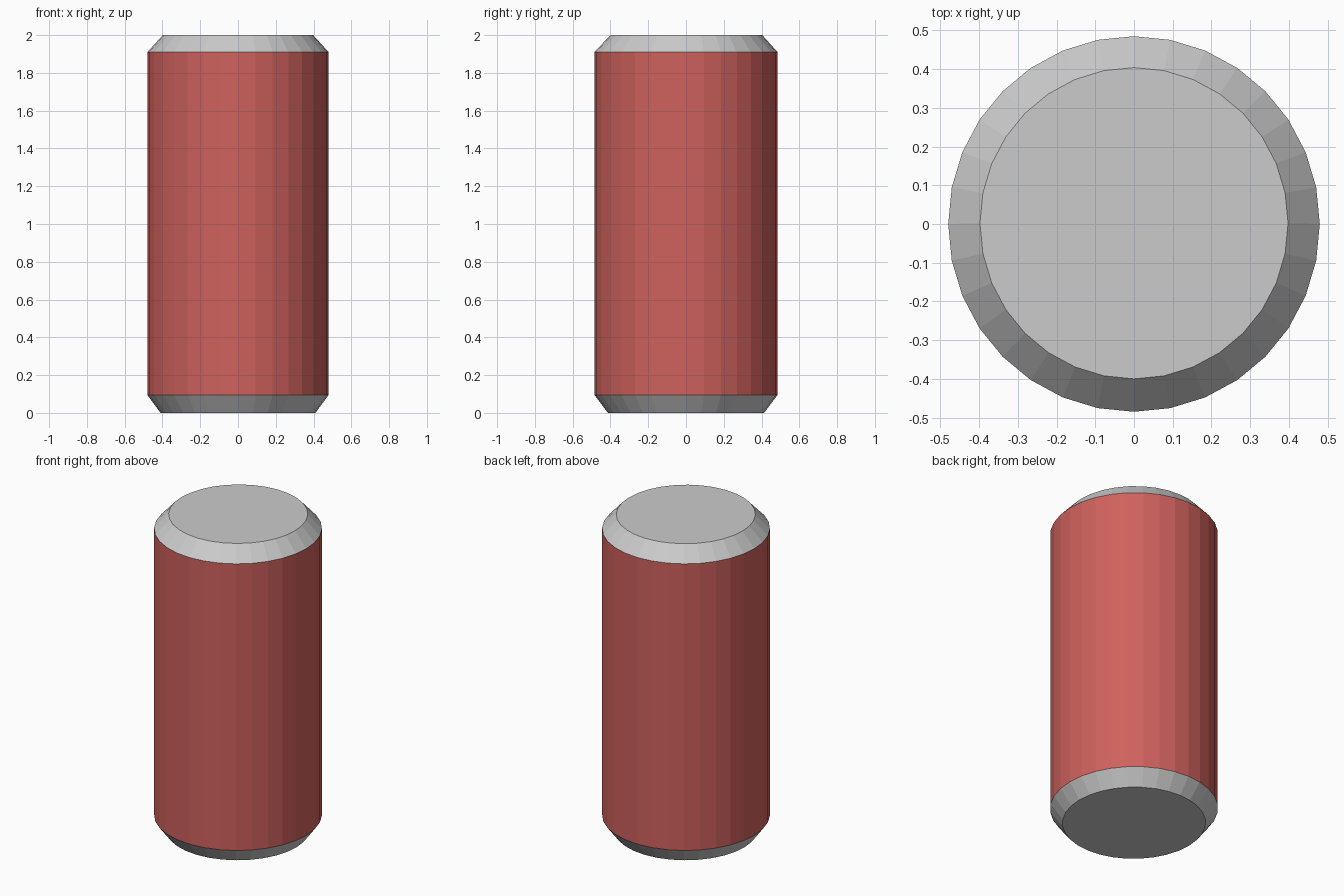
import bpy, bmesh, math

if "Cube" in bpy.data.objects:
    bpy.data.objects.remove(bpy.data.objects["Cube"])

SIDES = 32


def ring(bm, rx, ry, cy, z):
    return [bm.verts.new((rx * math.sin(2 * math.pi * i / SIDES),
                          cy + ry * math.cos(2 * math.pi * i / SIDES), z))
            for i in range(SIDES)]


def make_part(name, lower, upper, cap=None, material=None):
    """Faceted band between two rings, optionally closed at one end."""
    bm = bmesh.new()
    a, b = ring(bm, *lower), ring(bm, *upper)
    for i in range(SIDES):
        j = (i + 1) % SIDES
        bm.faces.new((a[j], a[i], b[i], b[j]))
    if cap == "top":
        bm.faces.new(b[::-1])
    elif cap == "bottom":
        bm.faces.new(a)
    mesh = bpy.data.meshes.new(name)
    bm.to_mesh(mesh)
    bm.free()
    if material:
        mesh.materials.append(material)
    obj = bpy.data.objects.new(name, mesh)
    bpy.context.collection.objects.link(obj)
    return obj


red = bpy.data.materials.new("red_paint")
red.diffuse_color = (0.62, 0.12, 0.11, 1)
red.use_nodes = True
red.node_tree.nodes["Principled BSDF"].inputs["Base Color"].default_value = red.diffuse_color

# Cross-sections (x radius, y radius, y centre, height)
foot = (0.41, 0.413, 0.0, 0.0)
low = (0.48, 0.485, 0.0, 0.095)
high = (0.48, 0.485, 0.0, 1.91)
crown = (0.398, 0.402, 0.002, 2.0)

# Chamfered grey ends and red barrel
make_part("bottom_cap", foot, low, cap="bottom")
make_part("barrel", low, high, material=red)
make_part("top_cap", high, crown, cap="top")
